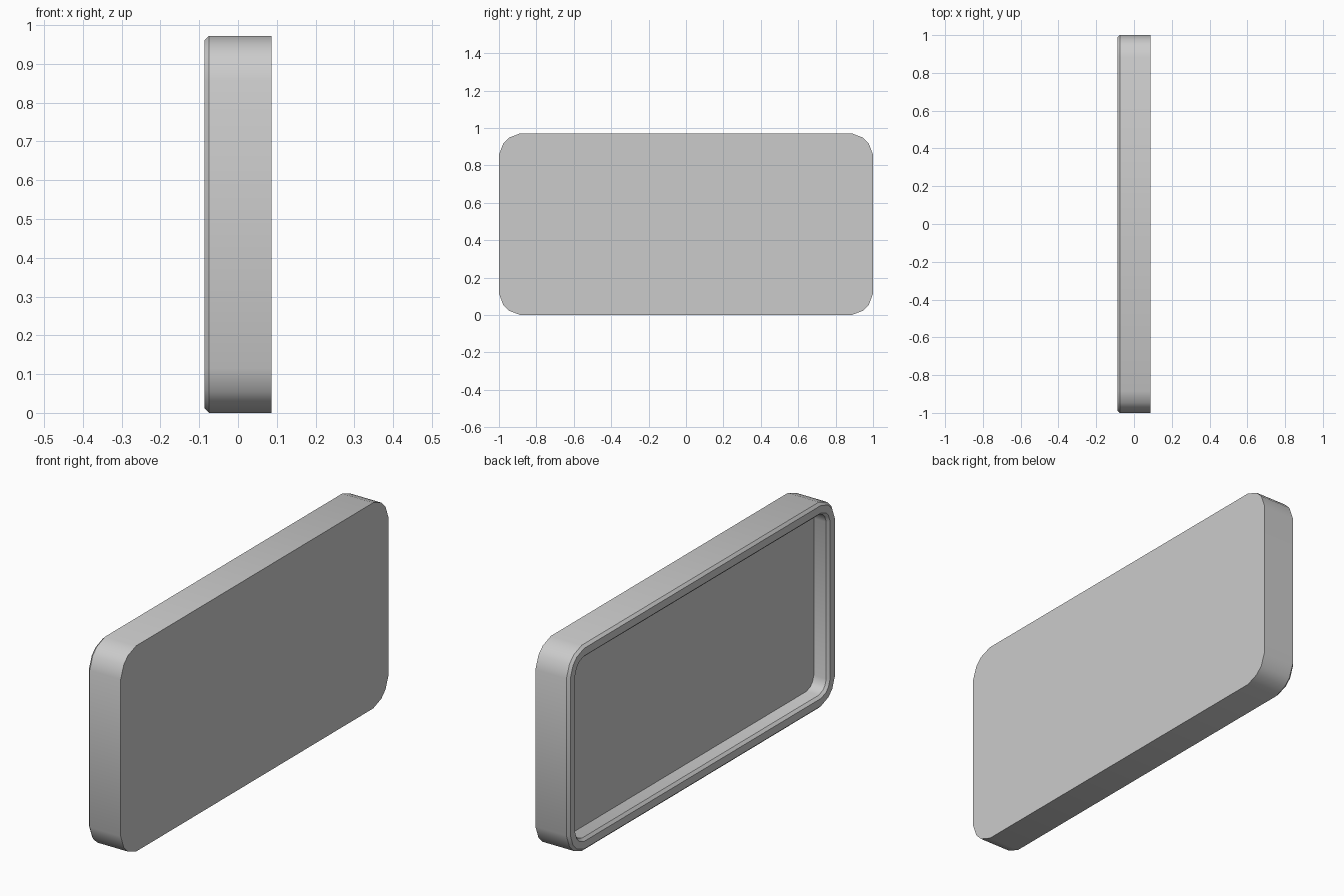
import bpy
import bmesh
import math

cube = bpy.data.objects.get("Cube")
if cube:
    bpy.data.objects.remove(cube, do_unlink=True)

HALF_Y, HALF_Z, HALF_X = 1.0, 0.486, 0.087
RADIUS, CHAMFER, WALL = 0.115, 0.012, 0.06
FLOOR_X = -0.01
# Rounded corner, as fractions of the radius measured in from the square corner
CORNER = [(0, 1), (0.2, 0.47), (0.47, 0.2), (1, 0)]

grey = bpy.data.materials.new("light_grey")
grey.use_nodes = True
colour = (0.6, 0.6, 0.6, 1)
grey.diffuse_color = colour
grey.node_tree.nodes["Principled BSDF"].inputs["Base Color"].default_value = colour


def rounded_loop(bm, x, inset):
    """Ring of vertices around a rounded rectangle facing the x axis."""
    r = RADIUS - inset
    ring = []
    for sy, sz in ((1, 1), (-1, 1), (-1, -1), (1, -1)):
        points = CORNER if sy * sz > 0 else CORNER[::-1]
        for a, b in points:
            y = sy * (HALF_Y - inset - a * r)
            z = sz * (HALF_Z - inset - b * r)
            ring.append(bm.verts.new((x, y, z + HALF_Z)))
    return ring


# Tray: flat back, outer wall, chamfered rim, inner wall, recessed floor
bm = bmesh.new()
sections = [
    (HALF_X, 0),
    (CHAMFER - HALF_X, 0),
    (-HALF_X, CHAMFER),
    (-HALF_X, WALL - CHAMFER),
    (CHAMFER - HALF_X, WALL),
    (FLOOR_X, WALL),
]
rings = [rounded_loop(bm, x, inset) for x, inset in sections]
for lower, upper in zip(rings, rings[1:]):
    for i in range(len(lower)):
        j = (i + 1) % len(lower)
        bm.faces.new((lower[i], lower[j], upper[j], upper[i]))
bm.faces.new(rings[0])
bm.faces.new(rings[-1])
bmesh.ops.recalc_face_normals(bm, faces=bm.faces)

mesh = bpy.data.meshes.new("rounded_tray")
bm.to_mesh(mesh)
bm.free()
mesh.materials.append(grey)
tray = bpy.data.objects.new("rounded_tray", mesh)
bpy.context.collection.objects.link(tray)
bpy.context.view_layer.objects.active = tray
tray.select_set(True)
bpy.ops.object.shade_smooth_by_angle(angle=math.radians(40))
